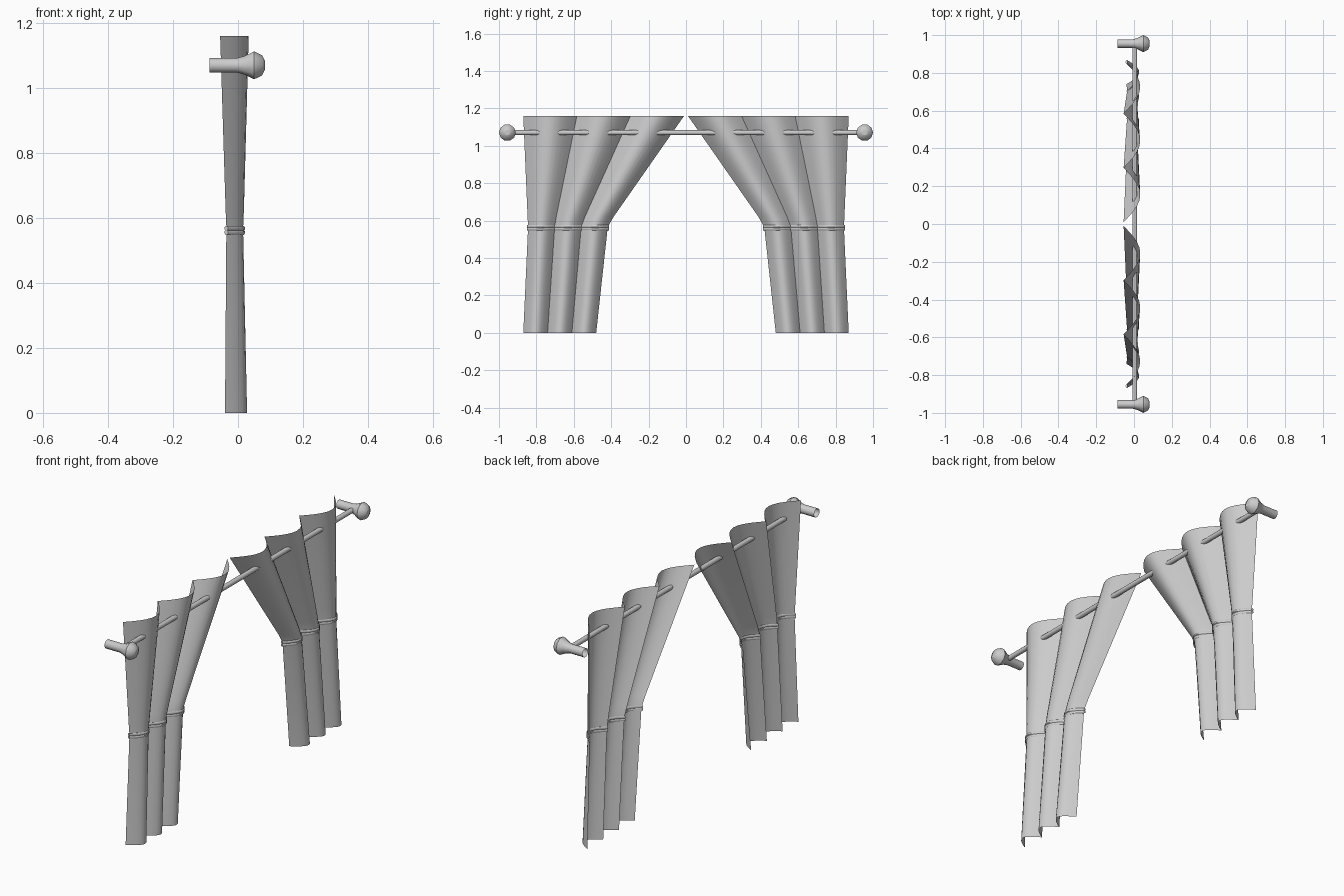
import bpy, math

cube = bpy.data.objects.get("Cube")
if cube:
    bpy.data.objects.remove(cube, do_unlink=True)

grey = bpy.data.materials.new("light_grey")
grey.use_nodes = True
grey.diffuse_color = (0.6, 0.6, 0.6, 1)
grey.node_tree.nodes["Principled BSDF"].inputs["Base Color"].default_value = (0.6, 0.6, 0.6, 1)

FOLDS, STEPS = 3, 10
ROD_X, ROD_Z, END_Y = 0.004, 1.07, 0.955

# Curtain rows: height, inner y, outer y, back x, front x
ROWS = [
    (0.0, 0.48, 0.87, -0.04, 0.028),
    (0.55, 0.42, 0.845, -0.036, 0.016),
    (0.575, 0.413, 0.845, -0.036, 0.016),
    (0.62, 0.387, 0.847, -0.038, 0.018),
    (1.16, 0.01, 0.87, -0.055, 0.033),
]


def make(name, verts, faces, angle=40):
    mesh = bpy.data.meshes.new(name)
    mesh.from_pydata(verts, [], faces)
    mesh.materials.append(grey)
    obj = bpy.data.objects.new(name, mesh)
    bpy.context.collection.objects.link(obj)
    bpy.ops.object.select_all(action="DESELECT")
    obj.select_set(True)
    bpy.context.view_layer.objects.active = obj
    bpy.ops.object.shade_smooth_by_angle(angle=math.radians(angle))
    return obj


def grid_faces(rows, cols, closed=False):
    span = cols if closed else cols - 1
    return [(r * cols + c, r * cols + (c + 1) % cols,
             (r + 1) * cols + (c + 1) % cols, (r + 1) * cols + c)
            for r in range(rows - 1) for c in range(span)]


def pleats(row, side):
    """One row of rounded folds that meet in sharp creases at the back."""
    z, inner, outer, back, front = row
    count = FOLDS * STEPS
    return [(back + (front - back) * abs(math.sin(math.pi * i / STEPS)),
             side * (inner + (outer - inner) * i / count), z)
            for i in range(count + 1)]


def curtain(name, side):
    verts = [p for row in ROWS for p in pleats(row, side)]
    faces = grid_faces(len(ROWS), FOLDS * STEPS + 1)
    if side < 0:
        faces = [f[::-1] for f in faces]
    make(name, verts, faces)


def tie_band(name, side):
    # Double-ridged loop that hugs both sides of the folds
    verts = []
    levels = [(0.548, 0.002), (0.552, 0.005), (0.559, 0.005), (0.562, 0.002),
              (0.565, 0.005), (0.572, 0.005), (0.576, 0.002)]
    for z, out in levels:
        line = pleats((z, 0.413, 0.849, -0.036, 0.016), side)
        verts += [(x + out, y, z) for x, y, _ in line]
        verts += [(x - out, y, z) for x, y, _ in reversed(line)]
    faces = grid_faces(len(levels), 2 * (FOLDS * STEPS + 1), closed=True)
    if side < 0:
        faces = [f[::-1] for f in faces]
    make(name, verts, faces)


def bracket(name, side):
    # Open tube flaring into a faceted knob, turned around the x axis
    profile = [(-0.087, 0.023), (-0.005, 0.023), (0.02, 0.03), (0.05, 0.045),
               (0.074, 0.033), (0.083, 0.014)]
    sides = 10
    verts = [(x, side * END_Y + r * math.cos(2 * math.pi * i / sides),
              ROD_Z + r * math.sin(2 * math.pi * i / sides))
             for x, r in profile for i in range(sides)]
    faces = grid_faces(len(profile), sides, closed=True)
    faces = [f[::-1] for f in faces]
    faces.append(tuple(range(len(verts) - sides, len(verts))))
    make(name, verts, faces, 50)


for label, side in (("back", 1), ("front", -1)):
    curtain(label + "_curtain", side)
    tie_band(label + "_tie_band", side)
    bracket(label + "_rod_bracket", side)

# Curtain rod
bpy.ops.mesh.primitive_cylinder_add(vertices=12, radius=0.013, depth=2 * END_Y,
                                    location=(ROD_X, 0, ROD_Z),
                                    rotation=(math.pi / 2, 0, 0))
rod = bpy.context.object
rod.name = "curtain_rod"
rod.data.materials.append(grey)
bpy.ops.object.shade_smooth_by_angle(angle=math.radians(40))
